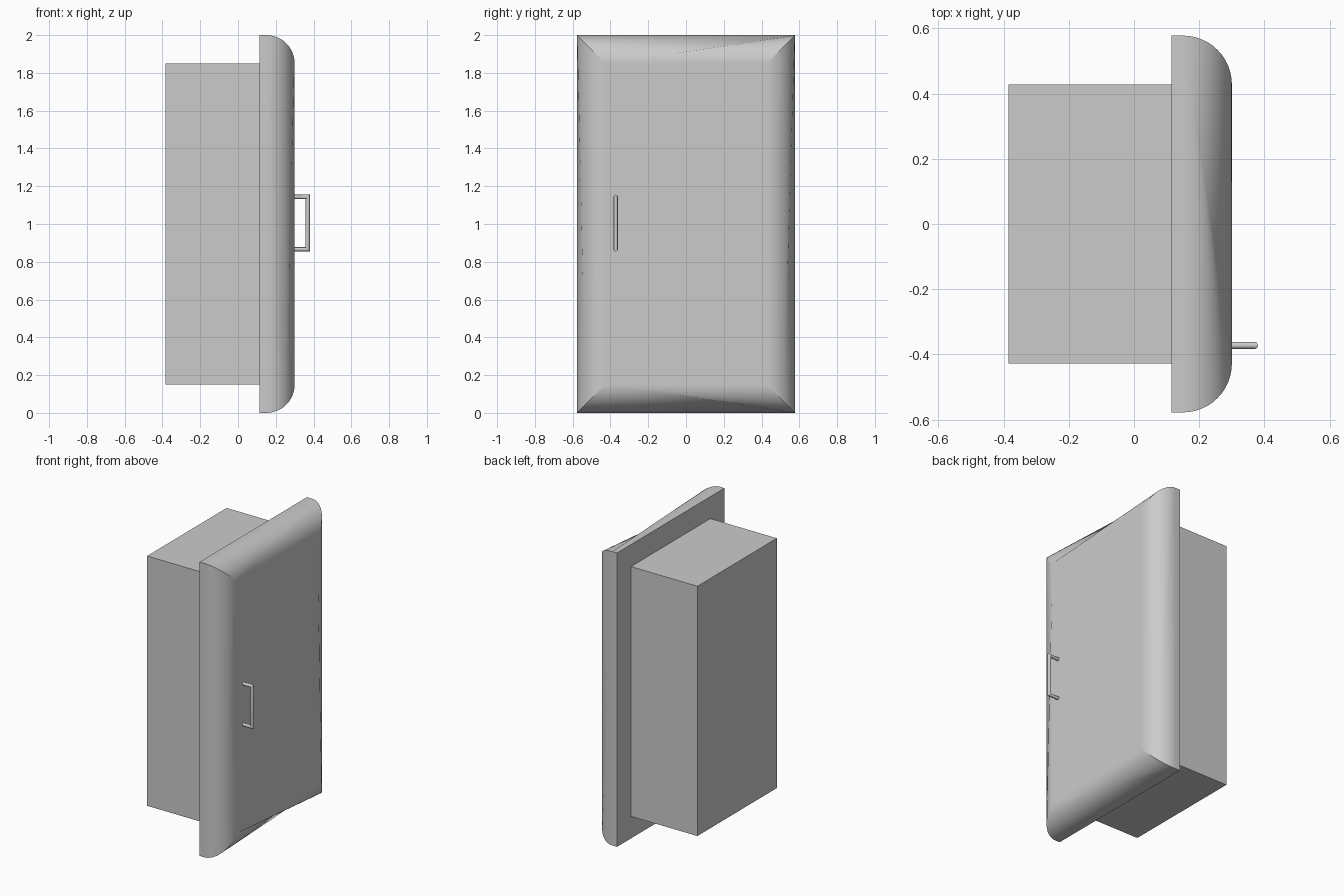
import bpy, bmesh, math
from mathutils import Vector

cube = bpy.data.objects.get("Cube")
if cube:
    bpy.data.objects.remove(cube)

GREY = (0.6, 0.6, 0.6, 1)
mat = bpy.data.materials.new("plain grey")
mat.use_nodes = True
mat.diffuse_color = GREY
mat.node_tree.nodes["Principled BSDF"].inputs["Base Color"].default_value = GREY

BACK, FRONT, R = 0.115, 0.30, 0.15      # door depth range and edge radius
HALF, TOP = 0.5775, 2.0                 # door half width and height
N = 12                                  # segments round the door edge


def add_object(name, verts, faces, normals=None):
    mesh = bpy.data.meshes.new(name)
    mesh.from_pydata(verts, [], faces)
    mesh.materials.append(mat)
    obj = bpy.data.objects.new(name, mesh)
    bpy.context.collection.objects.link(obj)
    if normals:
        mesh.shade_smooth()
        mesh.normals_split_custom_set_from_vertices(normals)
    return obj


# Cabinet body
bm = bmesh.new()
bmesh.ops.create_cube(bm, size=1)
for v in bm.verts:
    v.co = ((BACK - 0.25) + v.co.x * 0.5, v.co.y * 2 * (HALF - R), 1 + v.co.z * 2 * (1 - R))
body = bpy.data.meshes.new("cabinet_body")
bm.to_mesh(body)
bm.free()
body.materials.append(mat)
bpy.context.collection.objects.link(bpy.data.objects.new("cabinet_body", body))

# Door: flat panels and rounded edge strips that meet in mitred corners
verts, faces, normals = [], [], []


def add_face(points, norms):
    pts = [Vector(p) for p in points]
    face_normal = (pts[1] - pts[0]).cross(pts[2] - pts[0])
    if face_normal.dot(sum(norms, Vector())) < 0:
        pts, norms = pts[::-1], norms[::-1]
    start = len(verts)
    verts.extend(pts)
    normals.extend(norms)
    faces.append(range(start, start + len(pts)))


def corner(sy, sz, x, inset):
    return Vector((x, sy * (HALF - inset), 1 + sz * (1 - inset)))


def edge_strip(c1, c2, out, mid):
    """Rounded strip between two corners, joined by three fans of triangles."""
    out = Vector(out)
    angles = [math.pi / 2 * i / N for i in range(N + 1)]
    norm = [out * math.cos(a) + Vector((math.sin(a), 0, 0)) for a in angles]
    p, q = ([corner(*c, FRONT - R + R * math.sin(a), R * (1 - math.cos(a)))
             for a in angles] for c in (c1, c2))
    for i in range(N):
        apex = 0 if i < mid else N
        add_face([p[apex], q[i], q[i + 1]], [norm[apex], norm[i], norm[i + 1]])
        add_face([q[mid], p[i], p[i + 1]], [norm[mid], norm[i], norm[i + 1]])
    add_face([corner(*c1, BACK, 0), corner(*c2, BACK, 0), q[0], p[0]], [out] * 4)


edge_strip((1, 1), (-1, 1), (0, 0, 1), N)
edge_strip((1, -1), (-1, -1), (0, 0, -1), N)
edge_strip((-1, 1), (-1, -1), (0, -1, 0), N // 2)
edge_strip((1, 1), (1, -1), (0, 1, 0), N // 2 + 1)
CORNERS = ((-1, -1), (1, -1), (1, 1), (-1, 1))
for x, inset, direction in ((FRONT, R, 1), (BACK, 0, -1)):
    add_face([corner(*c, x, inset) for c in CORNERS], [Vector((direction, 0, 0))] * 4)
add_object("door", verts, faces, normals)

# Handle: round bar with mitred bends
SIDES, RAD, HANDLE_Y = 16, 0.011, -0.372
path = ((FRONT - 0.01, 1.144, 0, 1), (0.369, 1.144, 1, 1),
        (0.369, 0.866, 1, -1), (FRONT - 0.01, 0.866, 0, -1))
ring_verts, ring_faces = [], []
for x, z, mx, mz in path:
    for s in range(SIDES):
        a = 2 * math.pi * s / SIDES
        ring_verts.append((x + RAD * math.sin(a) * mx, HANDLE_Y + RAD * math.cos(a),
                           z + RAD * math.sin(a) * mz))
for k in range(len(path) - 1):
    for s in range(SIDES):
        t = (s + 1) % SIDES
        ring_faces.append((k * SIDES + s, k * SIDES + t, (k + 1) * SIDES + t, (k + 1) * SIDES + s))
ring_faces.append(range(SIDES))
ring_faces.append(range(3 * SIDES, 4 * SIDES))
handle = add_object("door_handle", ring_verts, ring_faces)
bm = bmesh.new()
bm.from_mesh(handle.data)
bmesh.ops.recalc_face_normals(bm, faces=bm.faces)
bm.to_mesh(handle.data)
bm.free()
bpy.ops.object.select_all(action="DESELECT")
handle.select_set(True)
bpy.context.view_layer.objects.active = handle
bpy.ops.object.shade_smooth_by_angle(angle=math.radians(40))
